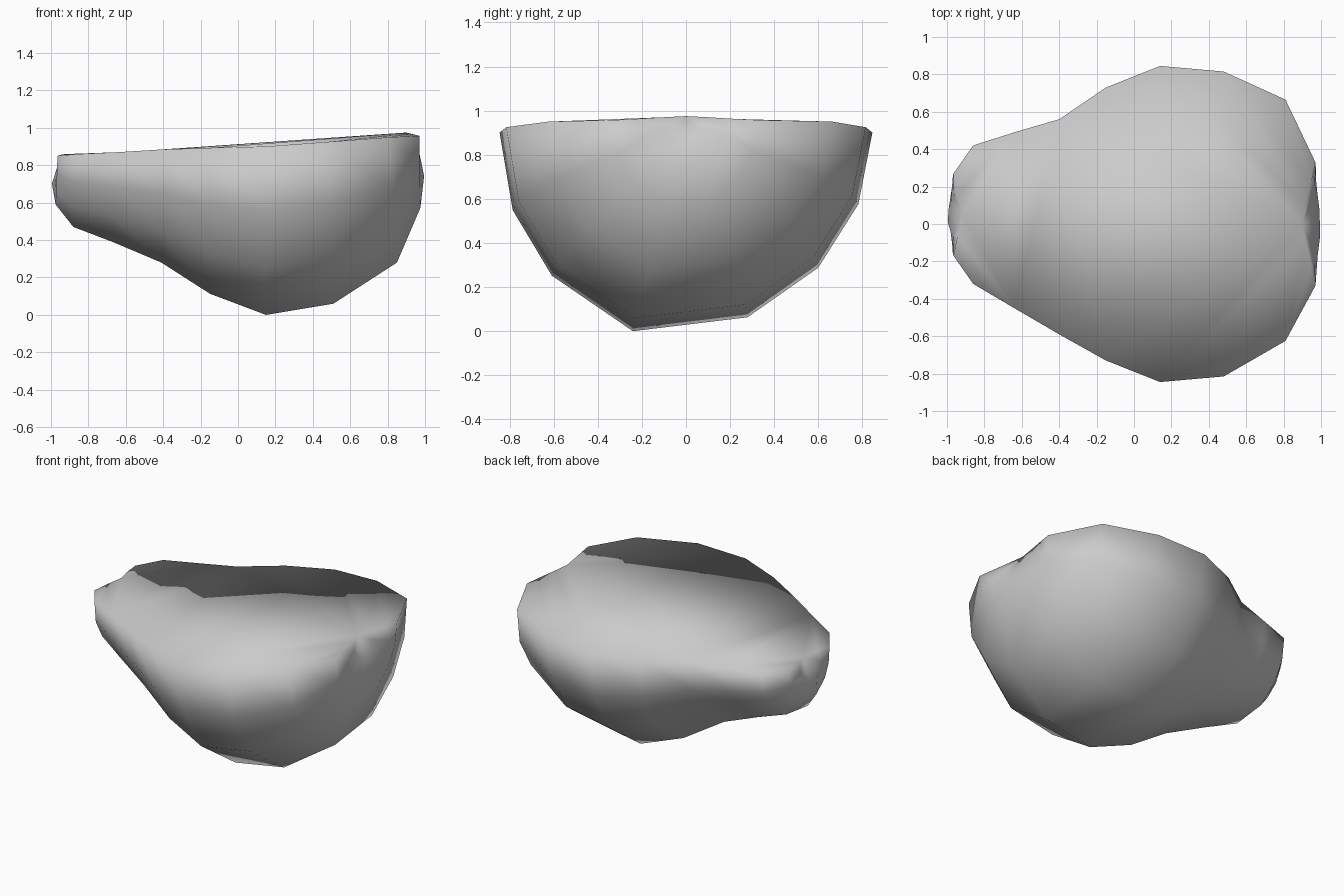
import bpy, bmesh

cube = bpy.data.objects.get("Cube")
if cube:
    bpy.data.objects.remove(cube, do_unlink=True)

# Plain grey for the whole body
grey = bpy.data.materials.new("plain grey")
grey.use_nodes = True
colour = (0.6, 0.6, 0.6, 1)
grey.diffuse_color = colour
grey.node_tree.nodes["Principled BSDF"].inputs["Base Color"].default_value = colour

# Half-round section, rim to rim, as fractions of half width and depth
SECTION = [(-1, 0), (-.93, -.39), (-.72, -.72), (-.285, -1),
           (.33, -.93), (.71, -.68), (.925, -.36), (1, 0)]

# Stations along the body: x, sideways shift, half width, depth, rim height, x lean at the bottom
STATIONS = [
    (-.945, .04, .11, .155, .857, -.05),
    (-.965, .05, .22, .26, .85, -.01),
    (-.86, .05, .37, .39, .86, -.02),
    (-.64, .02, .47, .48, .87, -.03),
    (-.40, -.015, .575, .605, .885, -.01),
    (-.15, 0, .73, .78, .893, 0),
    (.14, 0, .845, .9, .9, .01),
    (.48, 0, .815, .865, .925, .03),
    (.81, .02, .645, .67, .95, .04),
    (.97, 0, .33, .385, .957, .005),
    (.95, 0, .23, .22, .962, .045),
    (.92, 0, .1, .13, .97, .05),
]
LEFT_DIMPLE = (-.92, .06, .86)
RIGHT_DIMPLE = (.9, 0, .975)

# Rounded underside
bm = bmesh.new()
rings = []
for x, shift, width, depth, rim, lean in STATIONS:
    rings.append([bm.verts.new((x - lean * v, shift + width * u, rim + depth * v))
                  for u, v in SECTION])
for a, b in zip(rings, rings[1:]):
    for i in range(len(SECTION) - 1):
        bm.faces.new((a[i], a[i + 1], b[i + 1], b[i]))

# Dimple at each end
poles = []
for ring, point in ((rings[0], LEFT_DIMPLE), (rings[-1], RIGHT_DIMPLE)):
    pole = bm.verts.new(point)
    poles.append(pole)
    for p, q in zip(ring, ring[1:]):
        bm.faces.new((pole, p, q))

# Cut face closing the top, following the rim all the way round
front_rim = [ring[0] for ring in rings]
back_rim = [ring[-1] for ring in reversed(rings)]
top = bm.faces.new([poles[0], *front_rim, poles[1], *back_rim])
bmesh.ops.triangulate(bm, faces=[top])
bmesh.ops.recalc_face_normals(bm, faces=bm.faces)

mesh = bpy.data.meshes.new("half_body")
bm.to_mesh(mesh)
bm.free()
mesh.materials.append(grey)
mesh.shade_smooth()
body = bpy.data.objects.new("half_body", mesh)
bpy.context.collection.objects.link(body)
